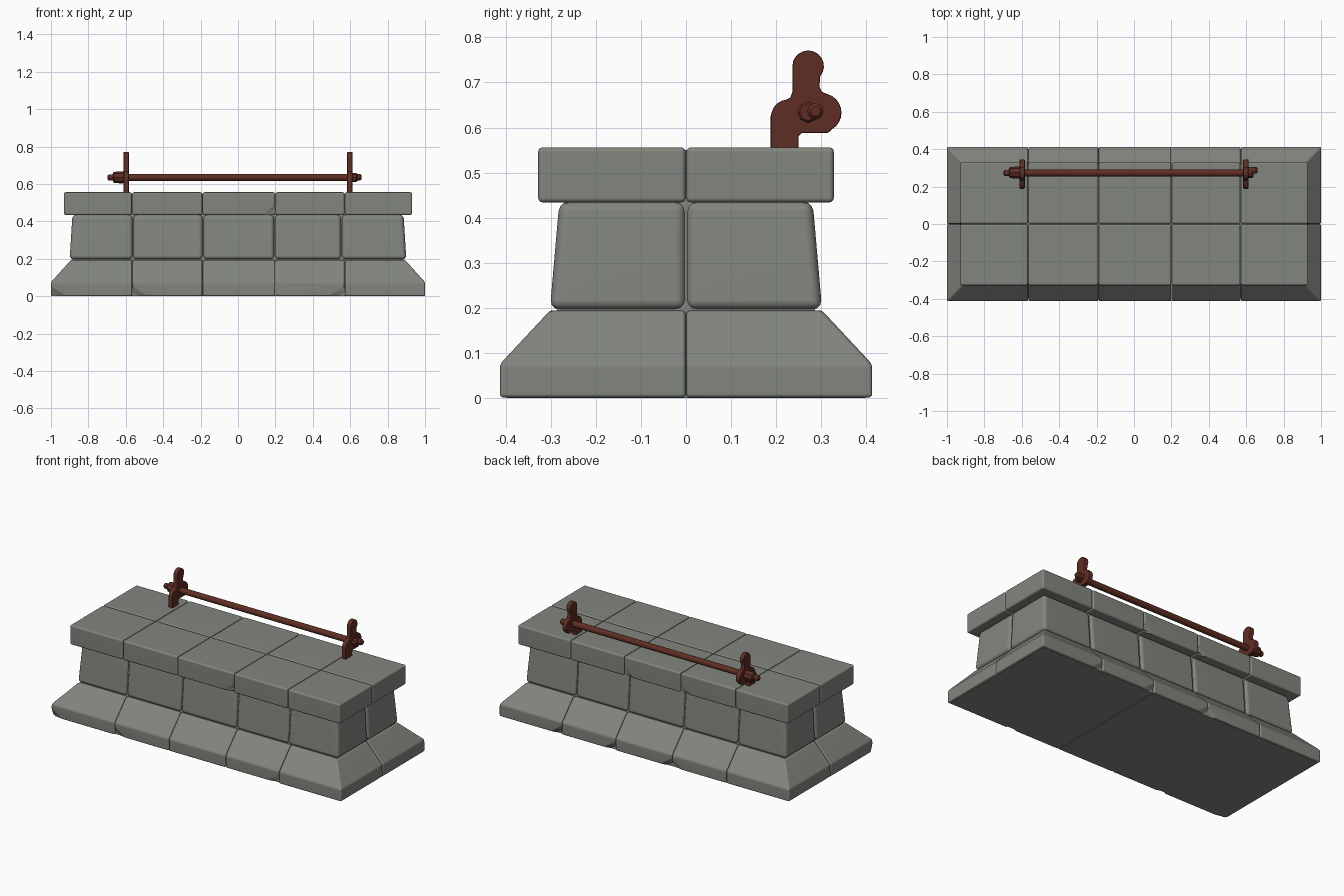
import bpy, bmesh, math, random
from mathutils import Vector

if "Cube" in bpy.data.objects:
    bpy.data.objects.remove(bpy.data.objects["Cube"])

random.seed(4)

def material(name, rgb):
    m = bpy.data.materials.new(name)
    m.diffuse_color = (*rgb, 1)
    m.use_nodes = True
    m.node_tree.nodes["Principled BSDF"].inputs["Base Color"].default_value = m.diffuse_color
    return m

STONE = material("grey stone", (0.225, 0.235, 0.21))
RUST = material("rusty iron", (0.115, 0.027, 0.017))

def finish(bm, name, mat, angle=35):
    bmesh.ops.recalc_face_normals(bm, faces=bm.faces)
    me = bpy.data.meshes.new(name)
    bm.to_mesh(me)
    bm.free()
    ob = bpy.data.objects.new(name, me)
    bpy.context.collection.objects.link(ob)
    me.materials.append(mat)
    bpy.ops.object.select_all(action='DESELECT')
    ob.select_set(True)
    bpy.context.view_layer.objects.active = ob
    bpy.ops.object.shade_smooth_by_angle(angle=math.radians(angle))
    w = ob.modifiers.new("Weighted", 'WEIGHTED_NORMAL')
    w.keep_sharp = True
    return ob

def block(layers, xr, yr, gap, bevel, chips=()):
    """One stone: layers are (z, half x, half y); xr and yr are its joint limits
    (None = outer face of the course)."""
    bm = bmesh.new()
    rings = []
    for z, hx, hy in layers:
        x0 = -hx if xr[0] is None else xr[0] + gap
        x1 = hx if xr[1] is None else xr[1] - gap
        y0 = -hy if yr[0] is None else yr[0] + gap
        y1 = hy if yr[1] is None else yr[1] - gap
        rings.append([bm.verts.new((x, y, z)) for x, y in
                      ((x0, y0), (x1, y0), (x1, y1), (x0, y1))])
    bm.faces.new(rings[0][::-1])
    bm.faces.new(rings[-1])
    for a, b in zip(rings, rings[1:]):
        for i in range(4):
            k = (i + 1) % 4
            bm.faces.new((a[i], a[k], b[k], b[i]))
    bmesh.ops.recalc_face_normals(bm, faces=bm.faces)
    if bevel:
        edges = [e for e in bm.edges if e.calc_face_angle(0) > 0.2]
        bmesh.ops.bevel(bm, geom=edges, offset=bevel, segments=3, profile=0.5,
                        affect='EDGES', clamp_overlap=True)
    # shallow chips cut off corners
    for co, n, depth in chips:
        n = Vector(n).normalized()
        r = bmesh.ops.bisect_plane(bm, geom=bm.verts[:] + bm.edges[:] + bm.faces[:],
                                   plane_co=Vector(co) - n * depth, plane_no=n,
                                   clear_outer=True)
        cut = [g for g in r['geom_cut'] if isinstance(g, bmesh.types.BMEdge)]
        if cut:
            bmesh.ops.edgeloop_fill(bm, edges=cut)
    return bm

def merge(parts):
    out = bmesh.new()
    for bm in parts:
        tmp = bpy.data.meshes.new("tmp")
        bm.to_mesh(tmp)
        bm.free()
        out.from_mesh(tmp)
        bpy.data.meshes.remove(tmp)
    return out

def course(name, layers, joints, gap, bevel, chip_rate):
    xs = [None] + joints + [None]
    parts = []
    z, hx, hy = layers[0]
    for i in range(5):
        for s, yr in ((-1, (None, 0)), (1, (0, None))):
            chips = []
            if random.random() < chip_rate:
                side = random.choice((-1, 1))
                x = xs[i + (side > 0)]
                x = side * hx if x is None else x
                chips.append(((x, s * hy, z), (side * 0.3, s, -0.45), 0.022))
            parts.append(block(layers, (xs[i], xs[i + 1]), yr, gap, bevel, chips))
    return finish(merge(parts), name, STONE)

# Three courses of stones: sloped plinth, wall, capping slabs
course("plinth_stones", [(0.001, 1, 0.413), (0.075, 1, 0.413), (0.194, 0.893, 0.302)],
       [-0.565, -0.19, 0.2, 0.57], 0.001, 0.008, 0.5)
course("wall_stones", [(0.196, 0.9, 0.302), (0.436, 0.885, 0.281)],
       [-0.562, -0.187, 0.195, 0.553], 0.001, 0.022, 0)
course("cap_stones", [(0.434, 0.931, 0.328), (0.556, 0.931, 0.328)],
       [-0.567, -0.19, 0.2, 0.57], 0.001, 0.01, 0.45)

# Mortar cores behind the joints; the lower one closes the underside in two slabs
lower = [(0, 0.985, 0.398), (0.07, 0.985, 0.398), (0.188, 0.88, 0.288)]
finish(merge([block(lower, (None, 0.2), (None, None), 0.001, 0),
              block(lower, (0.2, None), (None, None), 0.001, 0)]), "plinth_core", STONE)
finish(block([(0.18, 0.885, 0.287), (0.45, 0.872, 0.267)],
             (None, None), (None, None), 0, 0), "wall_core", STONE)
finish(block([(0.442, 0.92, 0.317), (0.55, 0.92, 0.317)],
             (None, None), (None, None), 0, 0), "cap_core", STONE)

# Iron brackets: side outline in (y, z), extruded along x
def arc(cy, cz, r, a0, a1, n):
    return [(cy + r * math.cos(math.radians(a0 + (a1 - a0) * i / n)),
             cz + r * math.sin(math.radians(a0 + (a1 - a0) * i / n))) for i in range(n + 1)]

outline = ([(0.188, 0.545), (0.188, 0.625)] + arc(0.226, 0.625, 0.037, 165, 95, 4)
           + [(0.232, 0.667), (0.236, 0.68)] + arc(0.271, 0.736, 0.035, 180, -40, 12)
           + [(0.296, 0.69), (0.302, 0.679)] + arc(0.302, 0.633, 0.043, 75, -60, 9)
           + [(0.315, 0.588), (0.257, 0.588), (0.25, 0.581), (0.25, 0.545)])

for name, cx in (("left_bracket", -0.598), ("right_bracket", 0.598)):
    bm = bmesh.new()
    f = bm.faces.new([bm.verts.new((cx - 0.014, y, z)) for y, z in outline])
    r = bmesh.ops.extrude_face_region(bm, geom=[f])
    bmesh.ops.translate(bm, vec=(0.028, 0, 0),
                        verts=[v for v in r['geom'] if isinstance(v, bmesh.types.BMVert)])
    bmesh.ops.recalc_face_normals(bm, faces=bm.faces)
    rim = [e for e in bm.edges if abs(e.verts[0].co.x - e.verts[1].co.x) < 1e-5]
    bmesh.ops.bevel(bm, geom=rim, offset=0.004, segments=2, profile=0.5,
                    affect='EDGES', clamp_overlap=True)
    finish(bm, name, RUST)

# Rod, nuts and bolt tips: lathed along x from (x, radius) pairs
def lathe(name, prof, y, z, sides):
    bm = bmesh.new()
    rings = [[bm.verts.new((x, y + r * math.cos(2 * math.pi * i / sides),
                            z + r * math.sin(2 * math.pi * i / sides)))
              for i in range(sides)] for x, r in prof]
    for a, b in zip(rings, rings[1:]):
        for i in range(sides):
            k = (i + 1) % sides
            bm.faces.new((a[i], a[k], b[k], b[i]))
    bm.faces.new(rings[0])
    bm.faces.new(rings[-1])
    return finish(bm, name, RUST)

lathe("rod", [(-0.698, 0.01), (-0.692, 0.016), (-0.65, 0.018), (0.62, 0.019),
              (0.636, 0.018)], 0.273, 0.635, 16)
lathe("left_nut", [(-0.668, 0.024), (-0.662, 0.03), (-0.618, 0.032), (-0.608, 0.03)],
      0.275, 0.635, 8)
lathe("right_nut", [(0.608, 0.024), (0.632, 0.024), (0.638, 0.019)], 0.271, 0.634, 8)
lathe("right_bolt_tip", [(0.61, 0.018), (0.652, 0.018), (0.66, 0.011)], 0.287, 0.636, 12)
